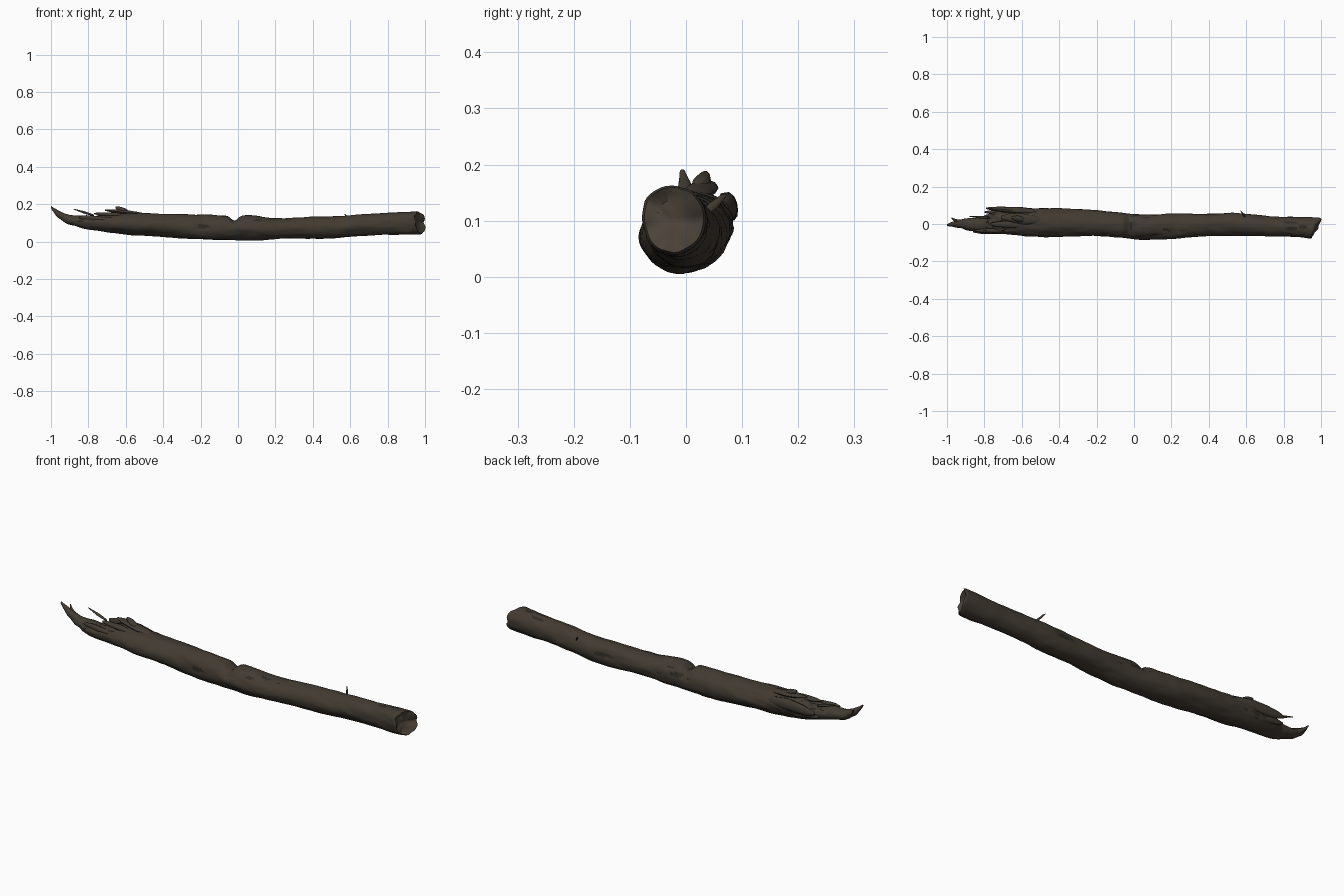
import bpy
import bmesh
import math
from mathutils import Vector, noise

if "Cube" in bpy.data.objects:
    bpy.data.objects.remove(bpy.data.objects["Cube"], do_unlink=True)


def make_material(name, colour):
    mat = bpy.data.materials.new(name)
    mat.use_nodes = True
    mat.diffuse_color = (*colour, 1)
    mat.node_tree.nodes["Principled BSDF"].inputs["Base Color"].default_value = (*colour, 1)
    return mat


bark = make_material("brown bark", (0.054, 0.043, 0.032))
crevice = make_material("dark crevice", (0.028, 0.023, 0.018))
cut_wood = make_material("weathered cut wood", (0.070, 0.055, 0.041))


def spline(stations, t):
    """Smooth interpolation of the station tuples, t from 0 to 1."""
    last = len(stations) - 1
    f = min(t * last, last - 1e-6)
    i = int(f)
    u = f - i
    a, b, c, d = (Vector(stations[max(0, min(last, i + k))]) for k in (-1, 0, 1, 2))
    return 0.5 * (2 * b + (c - a) * u + (2 * a - 5 * b + 4 * c - d) * u ** 2
                  + (3 * b - a - 3 * c + d) * u ** 3)


def grain(x, y, z):
    """Bark relief, stretched along the length."""
    return (noise.noise((x * 5, y * 18, z * 18))
            + 0.5 * noise.noise((x * 16 + 7, y * 45, z * 45)))


def loft(name, stations, rings, sides, rough, shape=None, cap=False):
    """Tube through stations of (x, y min, y max, z min, z max)."""
    bm = bmesh.new()
    loops = []

    def add_ring(row, shrink=1.0, push=0.0):
        x, y0, y1, z0, z1 = row
        cy, cz = (y0 + y1) / 2, (z0 + z1) / 2
        ry, rz = (y1 - y0) / 2, (z1 - z0) / 2
        loop = []
        for j in range(sides):
            a = math.tau * j / sides
            c, s = math.cos(a) * shrink, math.sin(a) * shrink
            k = 1 + rough * grain(x, cy + ry * c, cz + rz * s)
            p = Vector((x + push, cy + ry * c * k, cz + rz * s * k))
            loop.append(bm.verts.new(shape(p, c, s) if shape else p))
        loops.append(loop)

    for i in range(rings):
        add_ring(spline(stations, i / (rings - 1)))
    wall = len(loops)
    if cap:
        # Broken end face, dished towards the middle
        for shrink, push in ((0.93, 0.008), (0.78, 0.002), (0.55, -0.008), (0.3, -0.006), (0.1, -0.004)):
            add_ring(stations[-1], shrink, push)
    for i, (lo, hi) in enumerate(zip(loops, loops[1:])):
        for j in range(sides):
            n = (j + 1) % sides
            face = bm.faces.new((lo[j], lo[n], hi[n], hi[j]))
            m = face.calc_center_median()
            if i >= wall:
                face.material_index = 2
            elif m.z > 0.07 and grain(m.x, m.y, m.z) < -0.56:
                face.material_index = 1
    bm.faces.new(loops[0])
    bm.faces.new(loops[-1]).material_index = 2 if cap else 0
    bmesh.ops.recalc_face_normals(bm, faces=bm.faces)
    mesh = bpy.data.meshes.new(name)
    bm.to_mesh(mesh)
    bm.free()
    obj = bpy.data.objects.new(name, mesh)
    bpy.context.collection.objects.link(obj)
    for mat in (bark, crevice, cut_wood):
        mesh.materials.append(mat)
    bpy.ops.object.select_all(action="DESELECT")
    obj.select_set(True)
    bpy.context.view_layer.objects.active = obj
    bpy.ops.object.shade_smooth_by_angle(angle=math.radians(45))
    return obj


def weather(p, c, s):
    """Top notch, torn hollow at one end and slanted break at the other."""
    up = max(0, s)
    p.z -= 0.03 * up * math.exp(-((p.x + 0.02) / 0.025) ** 2)
    torn = max(0, min(1, (-0.5 - p.x) / 0.25))
    p.z -= torn * up * (0.012 + 0.03 * abs(noise.noise((p.x * 22, p.y * 50, 3))))
    broken = max(0, (p.x - 0.85) / 0.12)
    p.x += broken * (0.028 * c - 0.008 * s + 0.012 * noise.noise((3, p.y * 35, p.z * 35)))
    return p


# Main trunk
trunk = [
    (-0.86, -0.045, 0.025, 0.080, 0.135),
    (-0.82, -0.052, 0.035, 0.068, 0.145),
    (-0.76, -0.056, 0.060, 0.060, 0.150),
    (-0.68, -0.056, 0.082, 0.048, 0.155),
    (-0.55, -0.065, 0.084, 0.036, 0.155),
    (-0.40, -0.066, 0.082, 0.026, 0.147),
    (-0.22, -0.066, 0.074, 0.014, 0.142),
    (-0.08, -0.073, 0.062, 0.006, 0.138),
    (0.06, -0.082, 0.053, 0.006, 0.140),
    (0.20, -0.078, 0.054, 0.012, 0.127),
    (0.36, -0.067, 0.055, 0.015, 0.130),
    (0.52, -0.060, 0.060, 0.018, 0.135),
    (0.62, -0.062, 0.052, 0.028, 0.140),
    (0.74, -0.066, 0.039, 0.033, 0.150),
    (0.86, -0.069, 0.036, 0.036, 0.160),
    (0.965, -0.078, 0.034, 0.040, 0.163),
]
loft("trunk", trunk, 170, 48, 0.09, weather, cap=True)

# Long upturned splinter at the torn end
loft("end_splinter", [
    (-1.0, -0.012, 0.000, 0.178, 0.192),
    (-0.97, -0.014, 0.012, 0.138, 0.172),
    (-0.93, -0.020, 0.020, 0.108, 0.150),
    (-0.88, -0.034, 0.024, 0.086, 0.136),
    (-0.80, -0.045, 0.030, 0.070, 0.135),
    (-0.72, -0.030, 0.020, 0.080, 0.120)], 36, 16, 0.3)
loft("end_splinter_fork", [
    (-0.975, 0.026, 0.036, 0.162, 0.172),
    (-0.95, 0.006, 0.026, 0.130, 0.154),
    (-0.91, -0.005, 0.018, 0.108, 0.136)], 14, 10, 0.3)

# Torn strips of wood: tip and root given as (x, y, z), then width and height
shards = {
    "loose_splinter": ((-0.88, 0.040, 0.174), (-0.77, 0.034, 0.140), 0.014, 0.014),
    "back_strip": ((-0.79, 0.084, 0.120), (-0.52, 0.066, 0.115), 0.036, 0.060),
    "back_strip_lower": ((-0.80, 0.064, 0.100), (-0.60, 0.060, 0.090), 0.030, 0.045),
    "raised_flake": ((-0.71, 0.036, 0.168), (-0.50, 0.020, 0.145), 0.050, 0.022),
    "upright_flake": ((-0.655, 0.034, 0.183), (-0.58, 0.022, 0.150), 0.030, 0.034),
    "middle_flake": ((-0.77, 0.000, 0.150), (-0.60, -0.005, 0.138), 0.035, 0.025),
    "front_flake": ((-0.85, -0.036, 0.130), (-0.68, -0.036, 0.112), 0.026, 0.034),
    "twig_stub": ((0.57, 0.070, 0.146), (0.60, 0.030, 0.110), 0.014, 0.014),
}
for name, (tip, root, width, height) in shards.items():
    rows = []
    for t, size in ((0, 0.25), (0.2, 0.7), (0.6, 1), (1, 0.6)):
        x, y, z = Vector(tip).lerp(Vector(root), t)
        w, h = width * size / 2, height * size / 2
        rows.append((x, y - w, y + w, z - h, z + h))
    loft(name, rows, 20, 12, 0.4)
